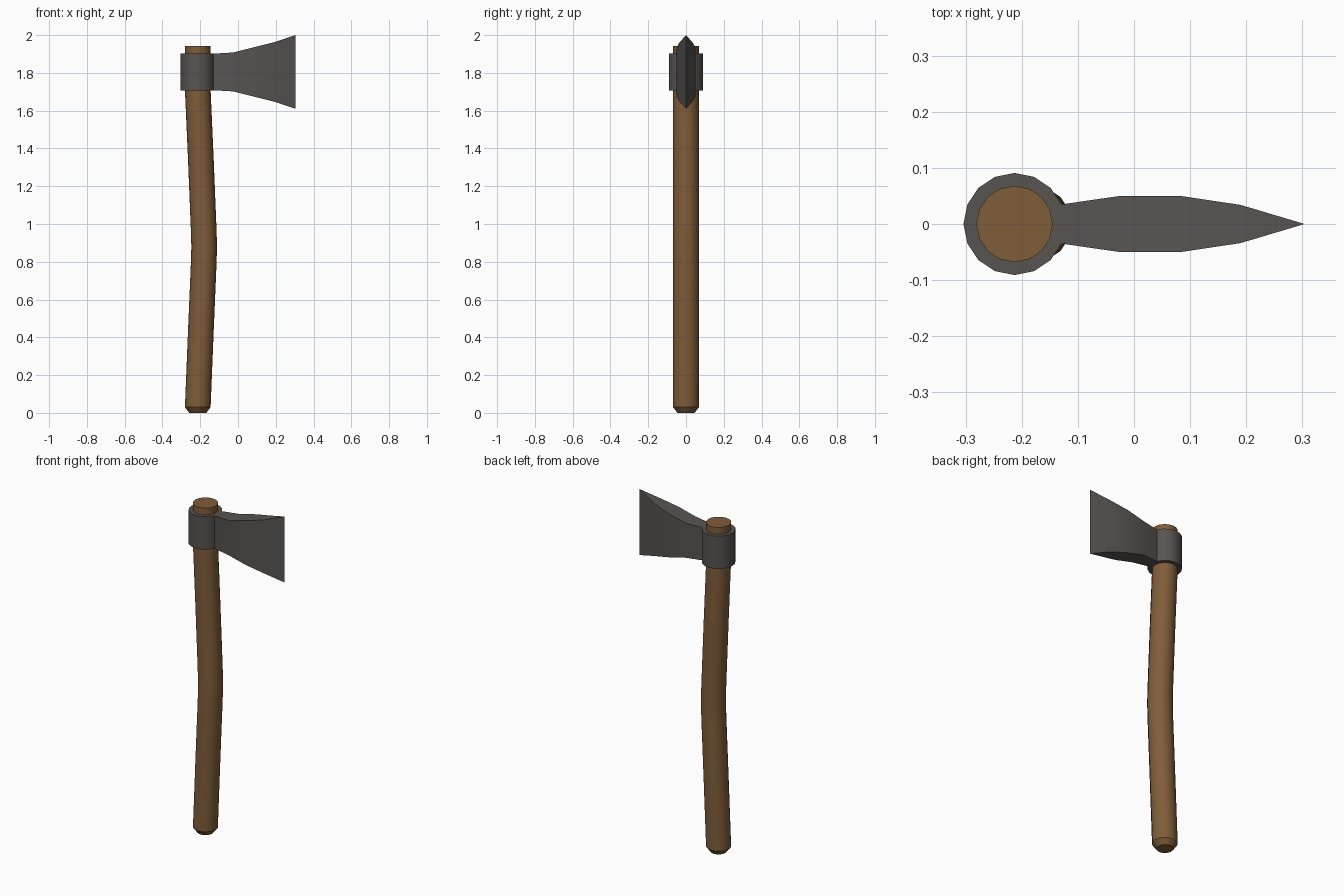
import bpy, bmesh, math

if "Cube" in bpy.data.objects:
    bpy.data.objects.remove(bpy.data.objects["Cube"])

SIDES = 16
AXIS_X = -0.213          # handle centre line at both ends
HEAD_Z = 1.805           # middle height of the axe head


def material(name, rgb):
    m = bpy.data.materials.new(name)
    m.diffuse_color = (*rgb, 1)
    m.use_nodes = True
    m.node_tree.nodes["Principled BSDF"].inputs["Base Color"].default_value = m.diffuse_color
    return m


wood = material("brown wood", (0.215, 0.109, 0.042))
metal = material("dark grey metal", (0.095, 0.087, 0.083))


def ring(bm, x, r, z):
    return [bm.verts.new((x + r * math.cos(2 * math.pi * i / SIDES),
                          r * math.sin(2 * math.pi * i / SIDES), z))
            for i in range(SIDES)]


def bridge(bm, a, b):
    n = len(a)
    for i in range(n):
        j = (i + 1) % n
        bm.faces.new((a[i], a[j], b[j], b[i]))


def finish(bm, name, mat):
    bmesh.ops.remove_doubles(bm, verts=bm.verts, dist=1e-5)
    bmesh.ops.dissolve_degenerate(bm, edges=bm.edges, dist=1e-5)
    bmesh.ops.recalc_face_normals(bm, faces=bm.faces)
    me = bpy.data.meshes.new(name)
    bm.to_mesh(me)
    bm.free()
    me.materials.append(mat)
    ob = bpy.data.objects.new(name, me)
    bpy.context.collection.objects.link(ob)
    bpy.ops.object.select_all(action='DESELECT')
    ob.select_set(True)
    bpy.context.view_layer.objects.active = ob
    bpy.ops.object.shade_smooth_by_angle(angle=math.radians(30))


# Handle: gently bent shaft with a chamfered butt (offset, radius, height)
stations = [(0, 0.045, 0), (0, 0.068, 0.03), (0.017, 0.068, 0.45),
            (0.031, 0.068, 0.78), (0.034, 0.068, 0.88), (0.031, 0.068, 0.98),
            (0.016, 0.068, 1.35), (0, 0.068, 1.71), (0, 0.068, 1.943)]
bm = bmesh.new()
rings = [ring(bm, AXIS_X + dx, r, z) for dx, r, z in stations]
for a, b in zip(rings, rings[1:]):
    bridge(bm, a, b)
bm.faces.new(rings[0][::-1])
bm.faces.new(rings[-1])
finish(bm, "handle", wood)

# Collar: thick ring around the handle
bm = bmesh.new()
loops = [ring(bm, AXIS_X, r, HEAD_Z + h)
         for r, h in ((0.091, -0.097), (0.091, 0.097), (0.066, 0.097), (0.066, -0.097))]
for i in range(4):
    bridge(bm, loops[i], loops[(i + 1) % 4])
finish(bm, "head_collar", metal)

# Blade: sections flaring in height and tapering to an edge (x, half width, half height)
sections = [(-0.129, 0.035, 0.097), (-0.025, 0.05, 0.103), (0.083, 0.05, 0.130),
            (0.190, 0.034, 0.157), (0.304, 0, 0.195)]
bm = bmesh.new()
quads = [[bm.verts.new((x, sy * w, HEAD_Z + sz * h))
          for sy, sz in ((-1, -1), (1, -1), (1, 1), (-1, 1))] for x, w, h in sections]
for a, b in zip(quads, quads[1:]):
    bridge(bm, a, b)
bm.faces.new(quads[0])
finish(bm, "blade", metal)
